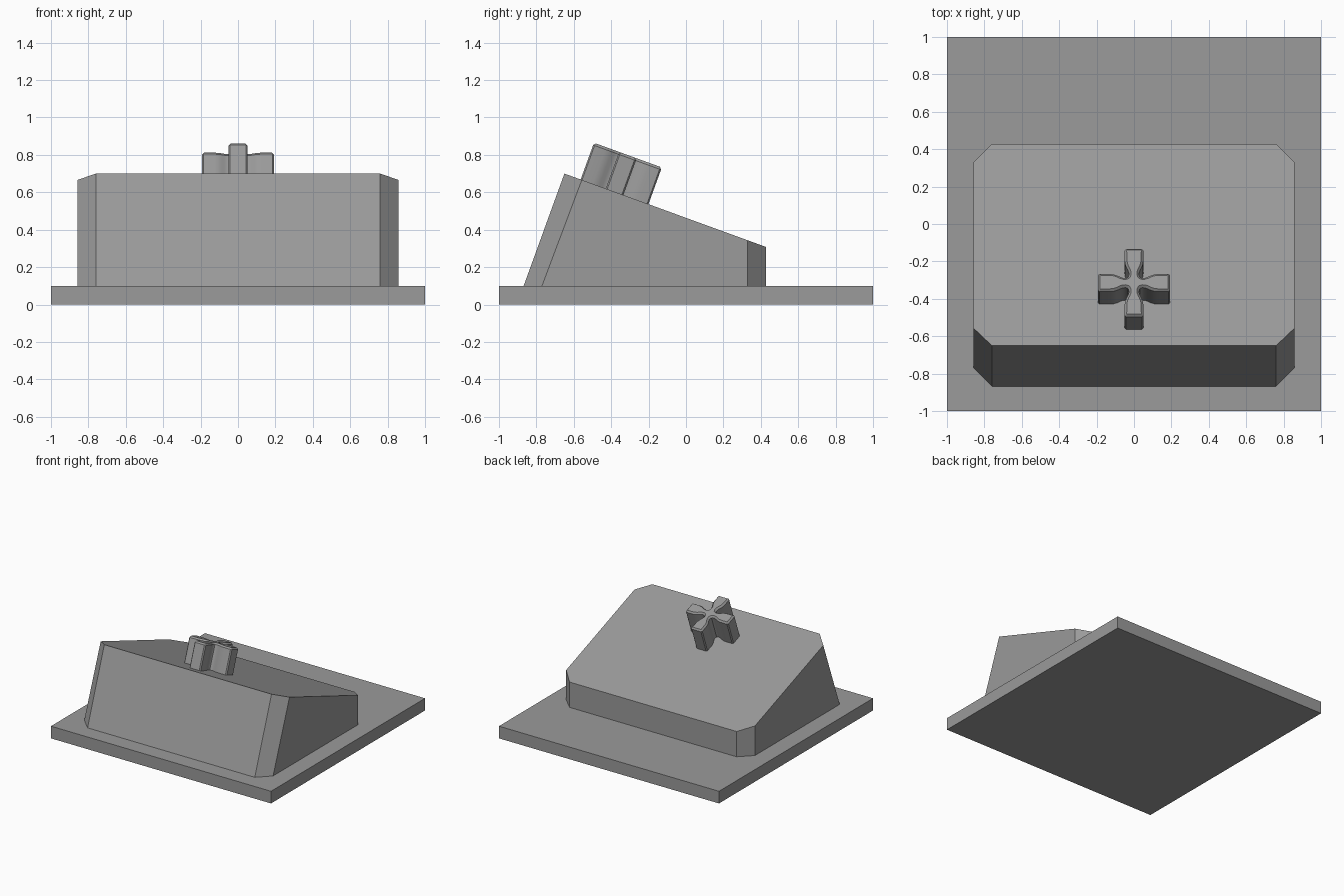
import bpy, bmesh
from math import radians, tan

if "Cube" in bpy.data.objects:
    bpy.data.objects.remove(bpy.data.objects["Cube"])

TILT = radians(20)

# Dark grey shared by all parts
grey = bpy.data.materials.new("dark_grey")
grey.diffuse_color = (0.325, 0.325, 0.325, 1)
grey.use_nodes = True
grey.node_tree.nodes["Principled BSDF"].inputs["Base Color"].default_value = grey.diffuse_color


def top_z(y):
    # height of the sloping top at a given depth
    return 0.70 - tan(TILT) * (y + 0.65)


def make_object(name, bm):
    bmesh.ops.recalc_face_normals(bm, faces=bm.faces)
    mesh = bpy.data.meshes.new(name)
    bm.to_mesh(mesh)
    bm.free()
    mesh.materials.append(grey)
    obj = bpy.data.objects.new(name, mesh)
    bpy.context.collection.objects.link(obj)
    return obj


# Square base plate
bm = bmesh.new()
bmesh.ops.create_cube(bm, size=1)
bmesh.ops.scale(bm, vec=(2, 2, 0.1), verts=bm.verts)
bmesh.ops.translate(bm, vec=(0, 0, 0.05), verts=bm.verts)
make_object("base_plate", bm)

# Sloped housing with chamfered corners: x, y at bottom, y at top
half = [(0.76, -0.868, -0.65), (0.858, -0.77, -0.557),
        (0.858, 0.33, 0.33), (0.76, 0.427, 0.427)]
outline = half + [(-x, a, b) for x, a, b in reversed(half)]
bm = bmesh.new()
low = [bm.verts.new((x, a, 0.1)) for x, a, b in outline]
high = [bm.verts.new((x, b, top_z(b))) for x, a, b in outline]
bm.faces.new(low)
bm.faces.new(high)
for i in range(8):
    j = (i + 1) % 8
    bm.faces.new((low[i], low[j], high[j], high[i]))
make_object("sloped_housing", bm)

# Cross-shaped button: one quarter outline, mirrored on the diagonal, turned four times
arm = [(0.193, 0.042), (0.185, 0.05), (0.125, 0.05), (0.105, 0.047), (0.088, 0.041),
       (0.072, 0.033), (0.058, 0.028), (0.045, 0.027), (0.036, 0.03)]
quarter = arm + [(0.032, 0.032)] + [(y, x) for x, y in reversed(arm)]
cross = []
for _ in range(4):
    cross += quarter
    quarter = [(-y, x) for x, y in quarter]
bm = bmesh.new()
base = bm.faces.new([bm.verts.new((x, y, -0.01)) for x, y in cross])
extruded = bmesh.ops.extrude_face_region(bm, geom=[base], use_keep_orig=True)["geom"]
cap = next(g for g in extruded if isinstance(g, bmesh.types.BMFace))
bmesh.ops.translate(bm, vec=(0, 0, 0.206), verts=cap.verts)
# Small chamfer around the button top
bmesh.ops.recalc_face_normals(bm, faces=bm.faces)
bmesh.ops.inset_region(bm, faces=[cap], thickness=0.012, depth=0.013)
button = make_object("cross_button", bm)
button.location = (0, -0.382, top_z(-0.382))
button.rotation_euler = (-TILT, 0, 0)
bpy.context.view_layer.objects.active = button
button.select_set(True)
bpy.ops.object.shade_smooth_by_angle(angle=radians(30))
